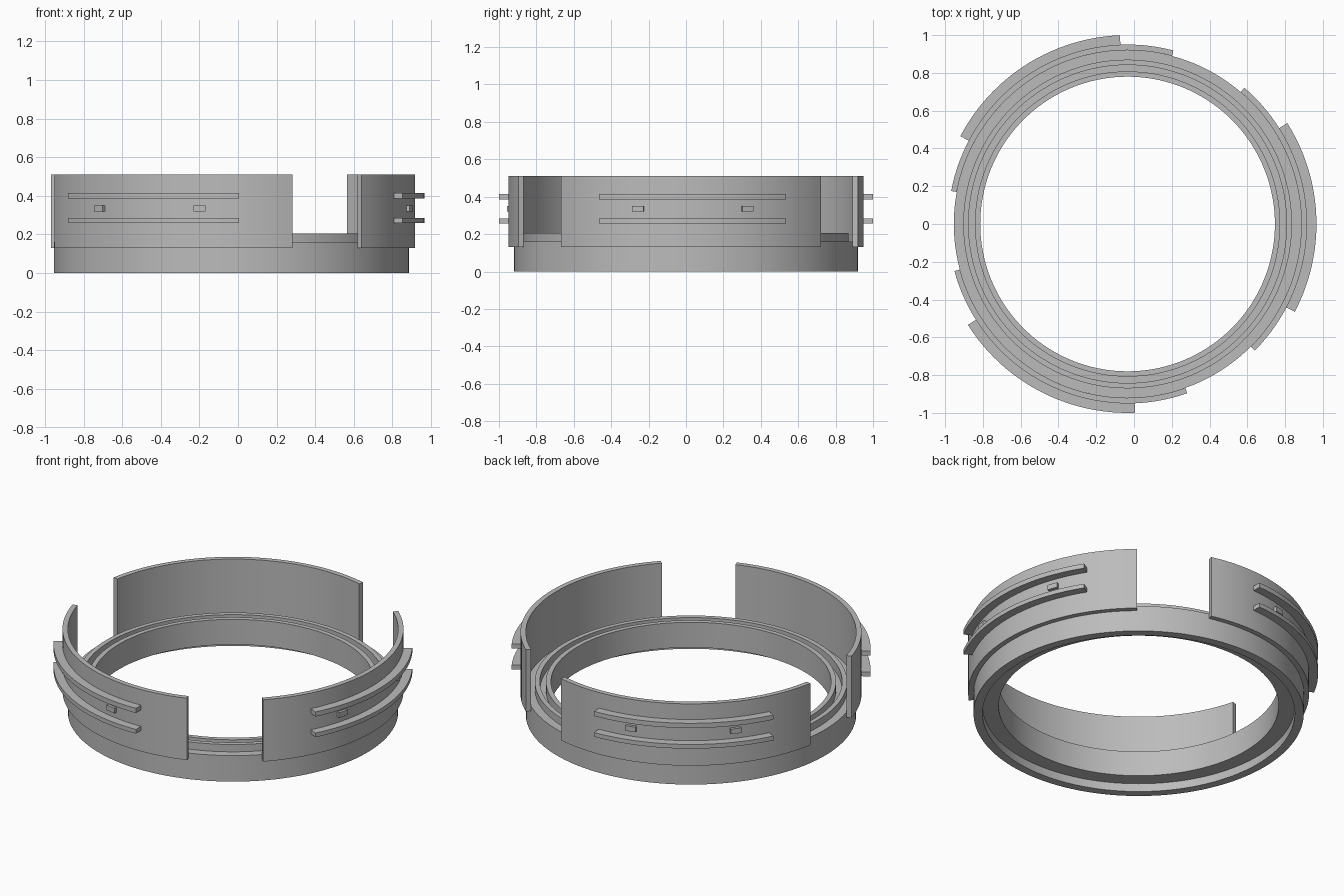
import bpy, bmesh
from math import radians, cos, sin, ceil

CX = -0.034          # axis of the ring
MID = 2.3            # direction of the first wall, degrees

cube = bpy.data.objects.get("Cube")
if cube:
    bpy.data.objects.remove(cube, do_unlink=True)

grey = bpy.data.materials.new("plain grey")
grey.use_nodes = True
colour = (0.5, 0.5, 0.5, 1)
grey.diffuse_color = colour
grey.node_tree.nodes["Principled BSDF"].inputs["Base Color"].default_value = colour


def sweep(name, profile, start=0, end=360):
    """Sweep a closed (radius, z) profile about the ring axis between two angles."""
    closed = end - start >= 360
    steps = max(3, ceil((end - start) / 2.5))
    bm = bmesh.new()
    rows = []
    for i in range(steps if closed else steps + 1):
        a = radians(start + (end - start) * i / steps)
        rows.append([bm.verts.new((CX + r * cos(a), r * sin(a), z)) for r, z in profile])
    n = len(profile)
    for i in range(steps):
        here, there = rows[i], rows[(i + 1) % len(rows)]
        for j in range(n):
            k = (j + 1) % n
            bm.faces.new((here[j], there[j], there[k], here[k]))
    if not closed:
        bm.faces.new(rows[0])
        bm.faces.new(rows[-1][::-1])
    bmesh.ops.recalc_face_normals(bm, faces=bm.faces)
    mesh = bpy.data.meshes.new(name)
    bm.to_mesh(mesh)
    bm.free()
    mesh.materials.append(grey)
    obj = bpy.data.objects.new(name, mesh)
    bpy.context.collection.objects.link(obj)
    bpy.ops.object.select_all(action='DESELECT')
    obj.select_set(True)
    bpy.context.view_layer.objects.active = obj
    bpy.ops.object.shade_smooth_by_angle(angle=radians(30))
    return obj


def box(r0, r1, z0, z1):
    return [(r0, z0), (r1, z0), (r1, z1), (r0, z1)]


# Base ring: outer skirt, ledge, two raised lips with a groove, recessed underside
sweep("base_ring", [
    (0.87, 0), (0.92, 0), (0.92, 0.16), (0.87, 0.16), (0.87, 0.205),
    (0.842, 0.205), (0.842, 0.15), (0.808, 0.15), (0.808, 0.205),
    (0.78, 0.205), (0.78, 0.05), (0.87, 0.05)])

# Three curved walls, each with two rails and two small pegs
for i, side in enumerate(("left", "back_right", "front_right")):
    mid = MID + 120 * i
    sweep(side + "_wall", box(0.92, 0.95, 0.13, 0.51), mid - 47.1, mid + 47.1)
    for level, z0, z1 in (("lower", 0.258, 0.284), ("upper", 0.385, 0.414)):
        sweep(f"{side}_{level}_rail", box(0.945, 1.0, z0, z1), mid - 30, mid + 30)
    for tag, offset in (("first", -17.8), ("second", 17.8)):
        a = mid + offset
        sweep(f"{side}_{tag}_peg", box(0.945, 0.967, 0.32, 0.351), a - 1.85, a + 1.85)
